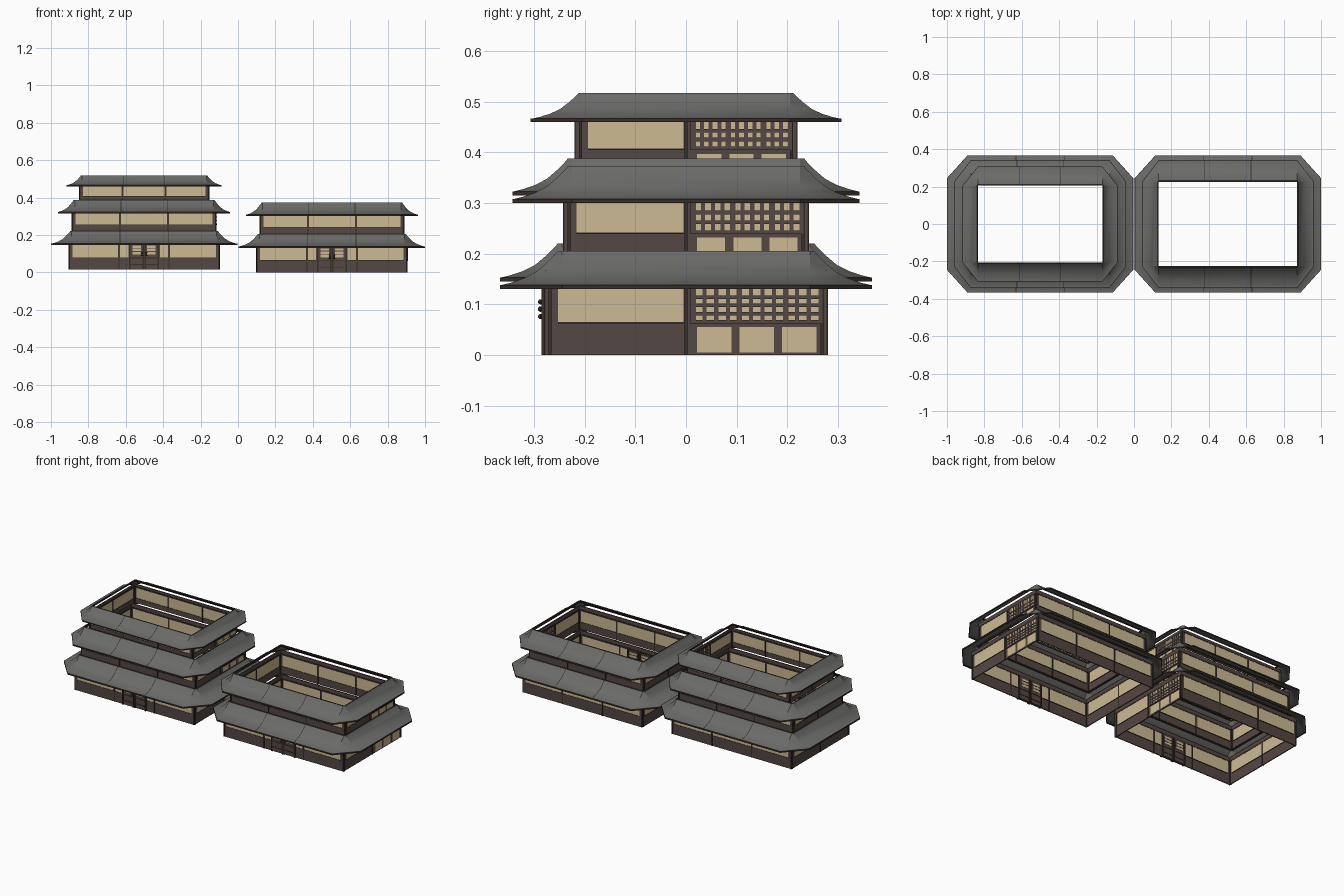
import bpy, bmesh, math
from mathutils import Vector

if "Cube" in bpy.data.objects:
    bpy.data.objects.remove(bpy.data.objects["Cube"])

def material(name, rgb):
    m = bpy.data.materials.new(name)
    m.diffuse_color = (*rgb, 1)
    m.use_nodes = True
    m.node_tree.nodes["Principled BSDF"].inputs["Base Color"].default_value = m.diffuse_color
    return m

CREAM = material("cream_paper", (0.60, 0.49, 0.29))
BROWN = material("brown_wood", (0.088, 0.063, 0.056))
DARK = material("dark_trim", (0.04, 0.028, 0.022))
TILE = material("grey_tile", (0.145, 0.145, 0.14))

T = 0.006  # wall thickness


def finish(name, bm, mats):
    bmesh.ops.recalc_face_normals(bm, faces=bm.faces)
    me = bpy.data.meshes.new(name)
    bm.to_mesh(me)
    bm.free()
    for m in mats:
        me.materials.append(m)
    ob = bpy.data.objects.new(name, me)
    bpy.context.collection.objects.link(ob)
    return ob


class Part:
    """Boxes placed on the four walls of one storey, joined into one object."""

    def __init__(self, name, mat, cx, z, hx, hy):
        self.name, self.mat, self.c = name, mat, Vector((cx, 0, z))
        self.hx, self.hy, self.bm = hx, hy, bmesh.new()

    def add(self, side, u0, u1, z0, z1, d0, d1):
        # u runs along the wall, d is the depth outwards from the wall face
        h, sgn = (self.hy, -1 if side == "front" else 1) if side in ("front", "back") \
            else (self.hx, -1 if side == "left" else 1)
        a, b = sorted((sgn * (h + d0), sgn * (h + d1)))
        lo, hi = ((u0, a, z0), (u1, b, z1)) if side in ("front", "back") else ((a, u0, z0), (b, u1, z1))
        lo, hi = Vector(lo), Vector(hi)
        vs = bmesh.ops.create_cube(self.bm, size=1)["verts"]
        for v in vs:
            v.co = self.c + (lo + hi) / 2 + v.co * (hi - lo)

    def done(self):
        if self.bm.verts:
            finish(self.name, self.bm, [self.mat])
        else:
            self.bm.free()


def storey(tag, cx, base, hx, hy, z0, z1, sill, top, first):
    """Four thin walls with paper panels, posts, a side lattice and a door."""
    wall = Part(tag + "_walls", BROWN, cx, base, hx, hy)
    paper = Part(tag + "_paper_panels", CREAM, cx, base, hx, hy)
    trim = Part(tag + "_posts_and_rails", DARK, cx, base, hx, hy)
    bars = Part(tag + "_lattice_bars", BROWN, cx, base, hx, hy)
    head = z1 + 0.008

    def panel(side, u0, u1, za=sill, zb=head):
        paper.add(side, u0, u1, za, zb, -T - 0.0015, 0.0015)
        trim.add(side, u0, u1, za - 0.003, za, -T - 0.003, 0.003)

    for side in ("front", "back", "left", "right"):
        long = side in ("front", "back")
        h = hx if long else hy - T
        wall.add(side, -h, h, z0, top, -T, 0)
        trim.add(side, -h, h, head, head + 0.008, -T - 0.003, 0.003)
        n = 3 if long else 2
        w = 2 * h / n
        for i in range(n + 1):                      # posts
            p = -h + i * w
            p = max(-h + 0.003, min(h - 0.003, p))
            trim.add(side, p - 0.003, p + 0.003, z0, head, -T - 0.003, 0.003)
        for i in range(n):
            a, b = -h + i * w, -h + (i + 1) * w
            if side == "right" and i == 1:          # lattice half
                a, b = a + 0.014, b - 0.006
                paper.add(side, a, b, sill - 0.003, head, -T - 0.0015, 0.0015)
                cols, rows = 11, 4 if first else 3
                for k in range(cols + 1):
                    u = a + (b - a) * k / cols
                    e = 0.0055 if k % 4 == 0 else 0.004
                    bars.add(side, u - e, u + e, sill - 0.003, head, -T - 0.004, 0.004)
                for k in range(rows):
                    z = sill - 0.003 + (z1 - sill) * k / rows
                    bars.add(side, a, b, z, z + 0.007, -T - 0.0045, 0.0045)
                for k in range(3):                  # low panels under the lattice
                    s = (b - a) / 3
                    paper.add(side, a + k * s + 0.008, a + (k + 1) * s - 0.008,
                              z0 + 0.005, sill - 0.01, -T - 0.0015, 0.0015)
            elif side == "front" and first and i == 1:
                panel(side, a + 0.006, -0.084)
                panel(side, 0.084, b - 0.006)
            else:
                ea = 0.018 if i == 0 else 0.005
                eb = 0.018 if i == n - 1 else 0.005
                panel(side, a + ea, b - eb)

    if first:                                       # double door
        door = Part(tag + "_door_leaves", BROWN, cx, base, hx, hy)
        for s in (-1, 1):
            def leaf(part, a, b, za, zb, d):
                u = sorted((s * a, s * b))
                part.add("front", u[0], u[1], za, zb, -T - d, d)
            leaf(door, 0.002, 0.076, 0.002, head, 0.005)
            leaf(paper, 0.016, 0.062, 0.08, 0.128, 0.0065)
            for z in (0.095, 0.112):
                leaf(bars, 0.012, 0.066, z, z + 0.004, 0.008)
            for z in (0.025, 0.06):
                leaf(trim, 0.008, 0.07, z, z + 0.004, 0.007)
            for a in (0.001, 0.072):
                leaf(trim, a, a + 0.008, 0, head, 0.008)
            for z in (0.076, 0.09):                 # round handles
                vs = bmesh.ops.create_uvsphere(trim.bm, u_segments=8, v_segments=6, radius=0.005)["verts"]
                for v in vs:
                    v.co += Vector((cx + s * 0.012, -hy - 0.01, base + z))
        door.done()
    for p in (wall, paper, trim, bars):
        p.done()


# flared roof section: outward fraction, height fraction
PROFILE = [(0, .84), (0, 1), (.07, 1), (.1, .93), (.24, .7), (.42, .45),
           (.62, .28), (.82, .17), (.97, .11), (1, .11), (1, 0), (.97, 0)]
TRIM_BANDS = (0, 1, 8, 9, 10)


def roof(tag, cx, base, hx, hy, dx, dy, z0, z1):
    """Ring roof whose corners fan out from a square top into chamfered eaves."""
    bm = bmesh.new()
    rings = []
    for t, f in PROFILE:
        pts = []
        for sx, sy in ((1, 1), (-1, 1), (-1, -1), (1, -1)):
            pair = [(sx * (hx + dx * t), sy * hy), (sx * hx, sy * (hy + dy * t))]
            pts += pair if sx * sy > 0 else pair[::-1]
        rings.append([bm.verts.new((cx + x, y, base + z0 + (z1 - z0) * f)) for x, y in pts])
    for k in range(len(rings) - 1):
        for i in range(8):
            j = (i + 1) % 8
            f = bm.faces.new((rings[k][i], rings[k][j], rings[k + 1][j], rings[k + 1][i]))
            f.material_index = 1 if k in TRIM_BANDS else 0
    bmesh.ops.remove_doubles(bm, verts=bm.verts, dist=1e-5)
    bmesh.ops.dissolve_degenerate(bm, edges=bm.edges, dist=1e-6)
    ob = finish(tag + "_roof", bm, [TILE, DARK])
    mod = ob.modifiers.new("thickness", "SOLIDIFY")
    mod.thickness, mod.offset = 0.003, -1
    bpy.ops.object.select_all(action="DESELECT")
    ob.select_set(True)
    bpy.context.view_layer.objects.active = ob
    bpy.ops.object.shade_smooth_by_angle(angle=math.radians(25))

    # thin seams dividing the long slopes in three
    bm = bmesh.new()
    for sy in (-1, 1):
        for u in (-hx / 3, hx / 3):
            prev = None
            for t, f in PROFILE[2:10]:
                z = base + z0 + (z1 - z0) * f + 0.0015
                cur = [bm.verts.new((cx + u + e, sy * (hy + dy * t), z)) for e in (-.002, .002)]
                if prev:
                    bm.faces.new((prev[0], prev[1], cur[1], cur[0]))
                prev = cur
    finish(tag + "_roof_seams", bm, [DARK])


# wall: hx, hy, z0, z1, sill   roof: top hx, top hy, overhang x, overhang y, z0, z1
LEVELS = [
    ((.402, .277, 0, .13, .065), (.388, .245, .110, .122, .13, .205)),
    ((.384, .240, .195, .30, .242), (.370, .225, .090, .117, .30, .373)),
    ((.346, .217, .36, .445, .392), (.333, .205, .081, .102, .445, .502)),
]
for bname, cx, base, count in (("left_hall", -.502, .015, 3), ("right_hall", .502, 0, 2)):
    for n, (w, r) in enumerate(LEVELS[:count]):
        tag = f"{bname}_storey_{n + 1}"
        storey(tag, cx, base, *w, top=r[4] + (r[5] - r[4]) * .5, first=n == 0)
        roof(tag, cx, base, *r)
